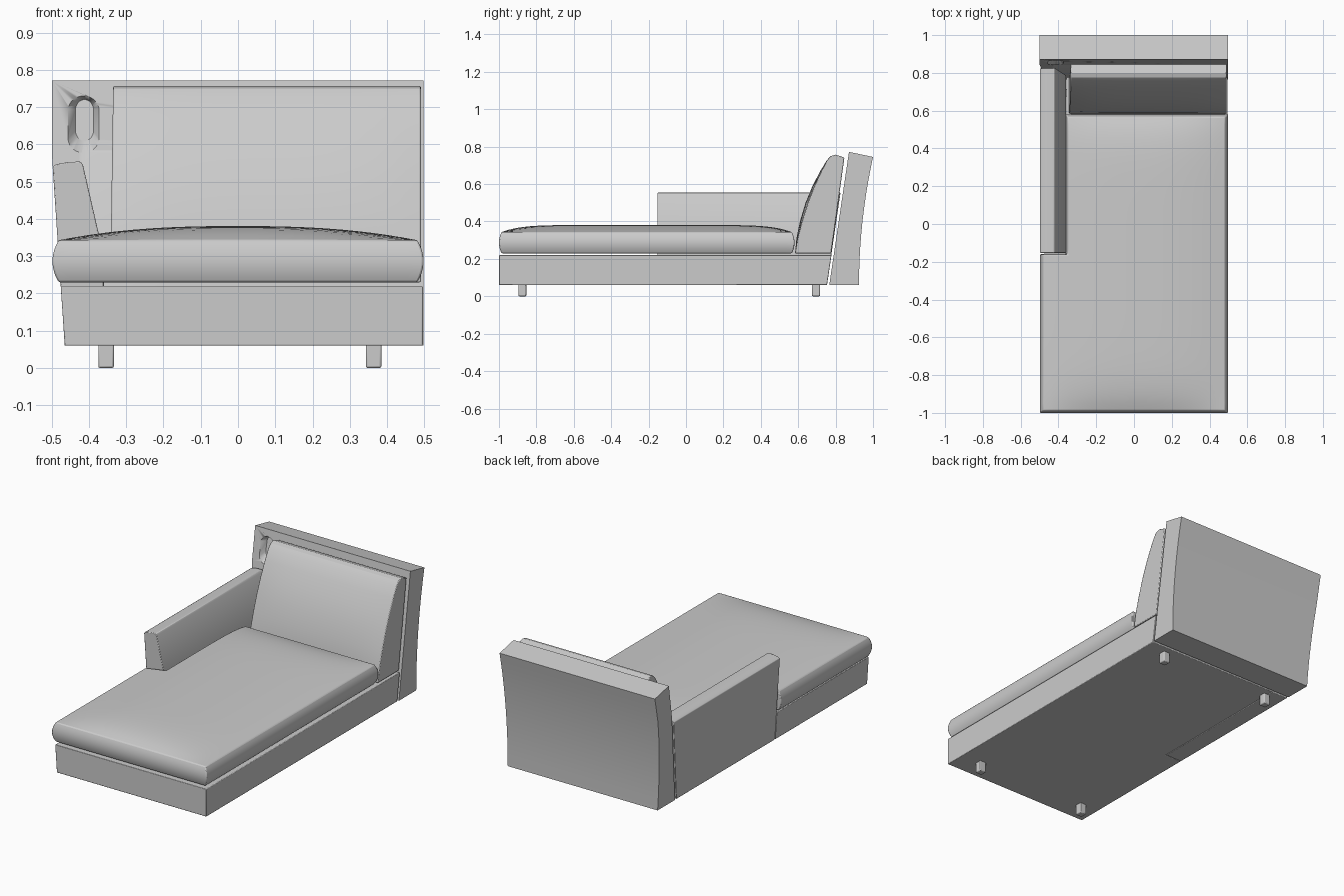
import bpy, bmesh, math
from mathutils import Vector

if "Cube" in bpy.data.objects:
    bpy.data.objects.remove(bpy.data.objects["Cube"])


def prism(name, pts, axis, lo, hi, warp=None, cuts=(), bevel=0.0):
    """Extrude a 2D profile along an axis, slice it, then warp its vertices."""
    place = {'x': lambda p, d: (d, p[0], p[1]),
             'y': lambda p, d: (p[0], d, p[1]),
             'z': lambda p, d: (p[0], p[1], d)}[axis]
    bm = bmesh.new()
    a = [bm.verts.new(place(p, lo)) for p in pts]
    b = [bm.verts.new(place(p, hi)) for p in pts]
    n = len(pts)
    bm.faces.new(a)
    bm.faces.new(b[::-1])
    for i in range(n):
        j = (i + 1) % n
        bm.faces.new((a[j], a[i], b[i], b[j]))
    for k, start, end, count in cuts:
        for i in range(1, count):
            co, no = Vector(), Vector()
            co[k] = start + (end - start) * i / count
            no[k] = 1
            geom = bm.verts[:] + bm.edges[:] + bm.faces[:]
            bmesh.ops.bisect_plane(bm, geom=geom, plane_co=co, plane_no=no, dist=1e-5)
    if warp:
        for v in bm.verts:
            v.co = warp(*v.co)
    bmesh.ops.recalc_face_normals(bm, faces=bm.faces)
    me = bpy.data.meshes.new(name)
    bm.to_mesh(me)
    bm.free()
    ob = bpy.data.objects.new(name, me)
    bpy.context.collection.objects.link(ob)
    bpy.ops.object.select_all(action='DESELECT')
    ob.select_set(True)
    bpy.context.view_layer.objects.active = ob
    bpy.ops.object.shade_smooth_by_angle(angle=math.radians(30))
    if bevel:
        m = ob.modifiers.new("soft_edges", 'BEVEL')
        m.width, m.segments = bevel, 2
        m.limit_method, m.angle_limit = 'ANGLE', math.radians(35)
    return ob


def left(z):
    """Outer left side, leaning outwards with height."""
    return -0.465 - 0.067 * min(z - 0.06, 0.52)


def lean(z):
    """Slanted front plane of the backrest."""
    return 0.766 + 0.148 * (z - 0.06)


# L-shaped base, cut out where the arm stands
def base_warp(x, y, z):
    return (left(z) if x < -0.4 else x, lean(z) - 0.012 if y > 0.5 else y, z)

prism("base", [(-0.47, -1), (0.496, -1), (0.496, 0.76), (-0.358, 0.76),
               (-0.358, -0.155), (-0.47, -0.155)], 'z', 0.06, 0.22, base_warp, bevel=0.003)


# L-shaped seat cushion with bulging sides and crowned top
def seat_warp(x, y, z):
    t = (z - 0.23) / 0.113
    u, v = min(abs(x) / 0.498, 1), min(abs(y + 0.21) / 0.79, 1)
    s = (2 * t - 1) ** 2
    crown = 0.038 * t ** 4 * (1 - u ** 2.5) * (1 - v ** 8)
    return (x * (1 - 0.033 * s), -0.21 + (y + 0.21) * (1 - 0.017 * s), z + crown)

prism("seat_cushion", [(-0.498, -1), (0.498, -1), (0.498, 0.58), (-0.362, 0.58),
                       (-0.362, -0.16), (-0.498, -0.16)], 'z', 0.23, 0.343, seat_warp,
      cuts=[(0, -0.498, 0.498, 24), (1, -1, 0.58, 40), (2, 0.23, 0.343, 8)], bevel=0.005)


# Arm, wedge-shaped, its back end following the backrest
def arm_warp(x, y, z):
    return (x, lean(z) - 0.013 if y > 0.5 else y, z)

prism("arm", [(-0.465, 0.06), (-0.4975, 0.54), (-0.487, 0.547), (-0.455, 0.553),
              (-0.422, 0.554), (-0.416, 0.545), (-0.36, 0.30), (-0.36, 0.06)],
      'y', -0.153, 0.8, arm_warp, bevel=0.003)

# Backrest with a concave rear face
rear = [(0.925 + 0.075 * (i / 10) ** 2, 0.06 + 0.685 * i / 10) for i in range(11)]
backrest = prism("backrest", rear + [(lean(0.772), 0.772), (lean(0.58), 0.58), (lean(0.06), 0.06)],
                 'x', -0.5, 0.498, lambda x, y, z: (left(z) if x < 0 else x, y, z))

# Oval dished recess in the backrest
def recess_warp(x, y, z):
    if y > 0:
        return (-0.412 + x * 0.6, lean(z + 0.66) + 0.03, 0.665 + z * 0.72)
    return (-0.415 + x * 1.1, lean(z + 0.652) - 0.005, 0.652 + z * 1.04)

oval = []
for i in range(32):
    a = 2 * math.pi * (i + 0.5) / 32
    oval.append((0.041 * math.cos(a), 0.041 * math.sin(a) + math.copysign(0.036, math.sin(a))))
cutter = prism("recess_cutter", oval, 'y', -1, 1, recess_warp)
cutter.hide_render = True
cutter.hide_set(True)
cut = backrest.modifiers.new("recess", 'BOOLEAN')
cut.operation, cut.solver, cut.object = 'DIFFERENCE', 'EXACT', cutter


# Back cushion with a gently crowned front
def back_warp(x, y, z):
    t = (z - 0.23) / 0.527
    u = min(abs(x - 0.078) / 0.413, 1)
    front = 1 if y < lean(z) - 0.05 else 0
    return (x - 0.008 * (1 - t) * (x < 0.078),
            y - front * 0.014 * math.sin(math.pi * t) * (1 - u ** 4), z)

prism("back_cushion", [(0.583, 0.23), (0.597, 0.31), (0.621, 0.40), (0.653, 0.50),
                       (0.688, 0.59), (0.725, 0.67), (0.755, 0.727), (0.775, 0.75),
                       (0.80, 0.757), (0.847, 0.742), (0.776, 0.23)],
      'x', -0.335, 0.491, back_warp, cuts=[(0, -0.335, 0.491, 20)], bevel=0.004)

# Four short legs
for side, x in (("left", -0.354), ("right", 0.364)):
    for end, y in (("front", -0.875), ("back", 0.695)):
        r = 0.021
        prism(f"{end}_{side}_leg", [(x - r, y - r), (x + r, y - r), (x + r, y + r), (x - r, y + r)],
              'z', 0, 0.065, bevel=0.005)
